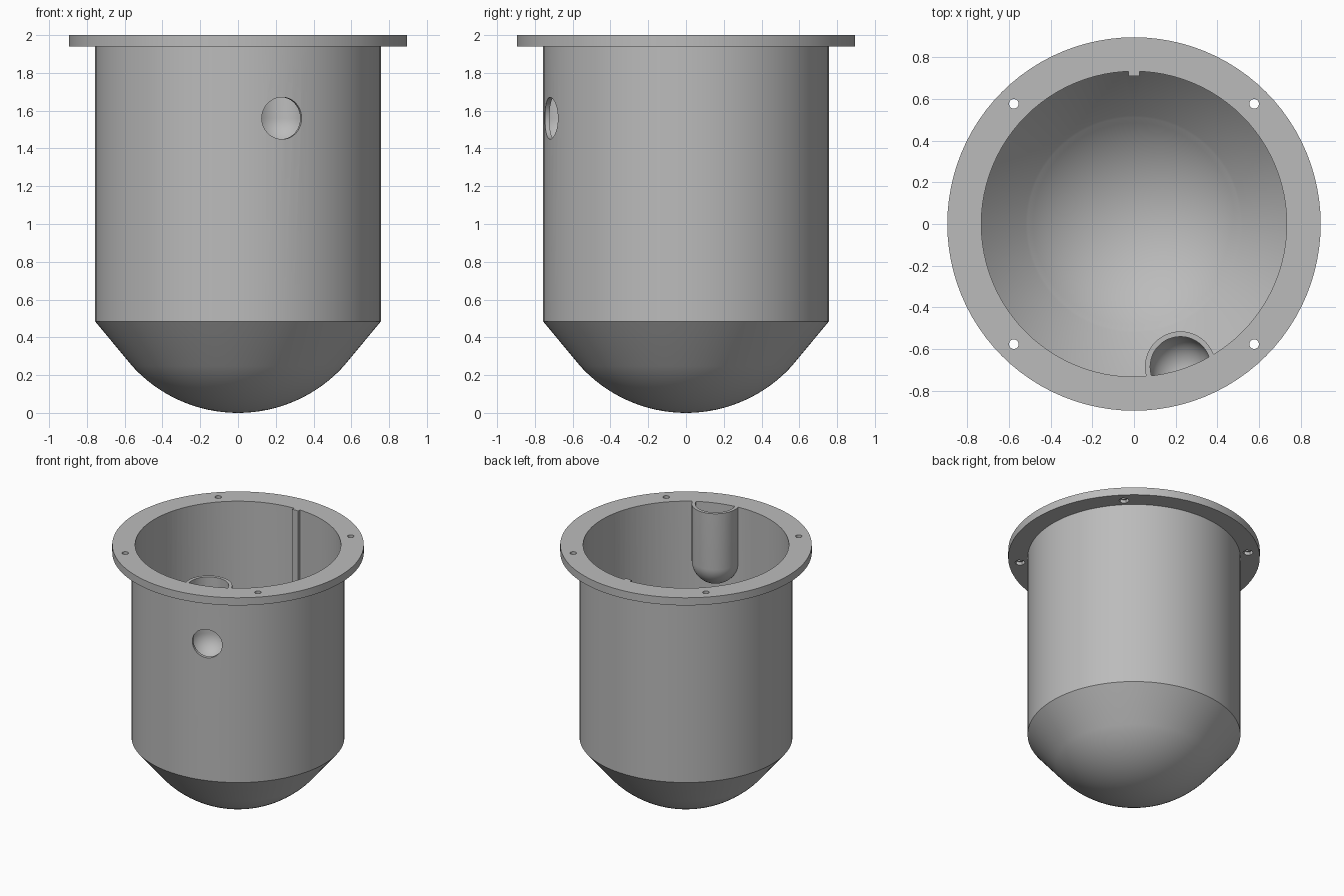
import bpy, bmesh
from math import sin, cos, pi, radians, sqrt, asin
from mathutils import Matrix, Vector

if "Cube" in bpy.data.objects:
    bpy.data.objects.remove(bpy.data.objects["Cube"])

grey = bpy.data.materials.new("plain grey")
grey.use_nodes = True
colour = (0.5, 0.5, 0.5, 1)
grey.diffuse_color = colour
grey.node_tree.nodes["Principled BSDF"].inputs["Base Color"].default_value = colour

BODY_R, WALL_R, FLANGE_R = 0.757, 0.732, 0.895
TOP, OVER = 2.0, 2.2
PORT_DIR = Vector((sin(radians(18)), -cos(radians(18)), 0))
PORT_Z = 1.56


def finish(name, bm):
    bmesh.ops.remove_doubles(bm, verts=bm.verts, dist=1e-5)
    bmesh.ops.recalc_face_normals(bm, faces=bm.faces)
    mesh = bpy.data.meshes.new(name)
    bm.to_mesh(mesh)
    bm.free()
    mesh.materials.append(grey)
    ob = bpy.data.objects.new(name, mesh)
    bpy.context.collection.objects.link(ob)
    return ob


def lathe(name, profile, steps=96, centre=(0, 0, 0)):
    """Revolve (radius, height) points about a vertical axis."""
    bm = bmesh.new()
    verts = [bm.verts.new((r, 0, z)) for r, z in profile]
    edges = [bm.edges.new(pair) for pair in zip(verts, verts[1:])]
    bmesh.ops.spin(bm, geom=verts + edges, cent=(0, 0, 0), axis=(0, 0, 1),
                   angle=2 * pi, steps=steps, use_merge=True)
    bmesh.ops.translate(bm, verts=bm.verts, vec=centre)
    return finish(name, bm)


def bowl(radius, centre_z, rim_r, n=16):
    """Profile of a spherical bowl from its lowest point out to rim_r."""
    end = asin(rim_r / radius)
    return [(radius * sin(end * i / n), centre_z - radius * cos(end * i / n))
            for i in range(n + 1)]


def rod(name, radius, depth, matrix, sides):
    bm = bmesh.new()
    bmesh.ops.create_cone(bm, cap_ends=True, segments=sides, radius1=radius,
                          radius2=radius, depth=depth, matrix=matrix)
    return finish(name, bm)


def combine(target, tool, operation="DIFFERENCE", keep=False):
    mod = target.modifiers.new("cut", "BOOLEAN")
    mod.operation, mod.solver, mod.object = operation, "EXACT", tool
    bpy.context.view_layer.update()
    graph = bpy.context.evaluated_depsgraph_get()
    mesh = bpy.data.meshes.new_from_object(target.evaluated_get(graph))
    target.modifiers.clear()
    target.data = mesh
    if not keep:
        bpy.data.objects.remove(tool)


# Flanged outer shell with conical shoulder and domed base
vessel = lathe("flanged_vessel", bowl(BODY_R, BODY_R, 0.56) + [
    (BODY_R, 0.485), (BODY_R, 1.94), (FLANGE_R, 1.94), (FLANGE_R, TOP), (0, TOP)])

# Inner cavity, with a narrow ledge around the bowl
inner = bowl(WALL_R, BODY_R, 0.51) + [
    (0.52, 0.24), (WALL_R, 0.49), (WALL_R, OVER), (0, OVER)]
cavity = lathe("cavity_cutter", inner)

# Round-bottomed side pocket: its hollow stops at the vessel wall
pocket_at = PORT_DIR * 0.72
hollow = lathe("pocket_hollow_cutter",
               bowl(0.145, PORT_Z, 0.145) + [(0.145, OVER - 0.05), (0, OVER - 0.05)],
               48, pocket_at)
combine(hollow, cavity, "INTERSECT", keep=True)
pocket = lathe("pocket_wall",
               bowl(0.17, PORT_Z, 0.17) + [(0.17, OVER + 0.1), (0, OVER + 0.1)],
               48, pocket_at)
combine(cavity, pocket)

# Vertical key rib along the back of the cavity
bm = bmesh.new()
bmesh.ops.create_cube(bm, size=1, matrix=Matrix.Translation((0, 0.76, 1.35))
                      @ Matrix.Diagonal((0.052, 0.1, 2.0, 1)))
combine(cavity, finish("key_rib", bm))

combine(vessel, cavity)
combine(vessel, hollow)

# Round port through the wall into the pocket
turn = PORT_DIR.to_track_quat("Z", "Y").to_matrix().to_4x4()
place = Matrix.Translation(PORT_DIR * 0.78 + Vector((0, 0, PORT_Z)))
combine(vessel, rod("port_cutter", 0.111, 0.16, place @ turn, 48))

# Four bolt holes with hexagonal nut recesses under the flange
for sx in (-1, 1):
    for sy in (-1, 1):
        spot = (sx * 0.576, sy * 0.576)
        combine(vessel, rod("bolt_cutter", 0.023, 0.3,
                            Matrix.Translation((*spot, TOP)), 24))
        combine(vessel, rod("nut_cutter", 0.038, 0.06,
                            Matrix.Translation((*spot, 1.935)), 6))

bpy.ops.object.select_all(action="DESELECT")
vessel.select_set(True)
bpy.context.view_layer.objects.active = vessel
bpy.ops.object.shade_smooth_by_angle(angle=radians(25))
